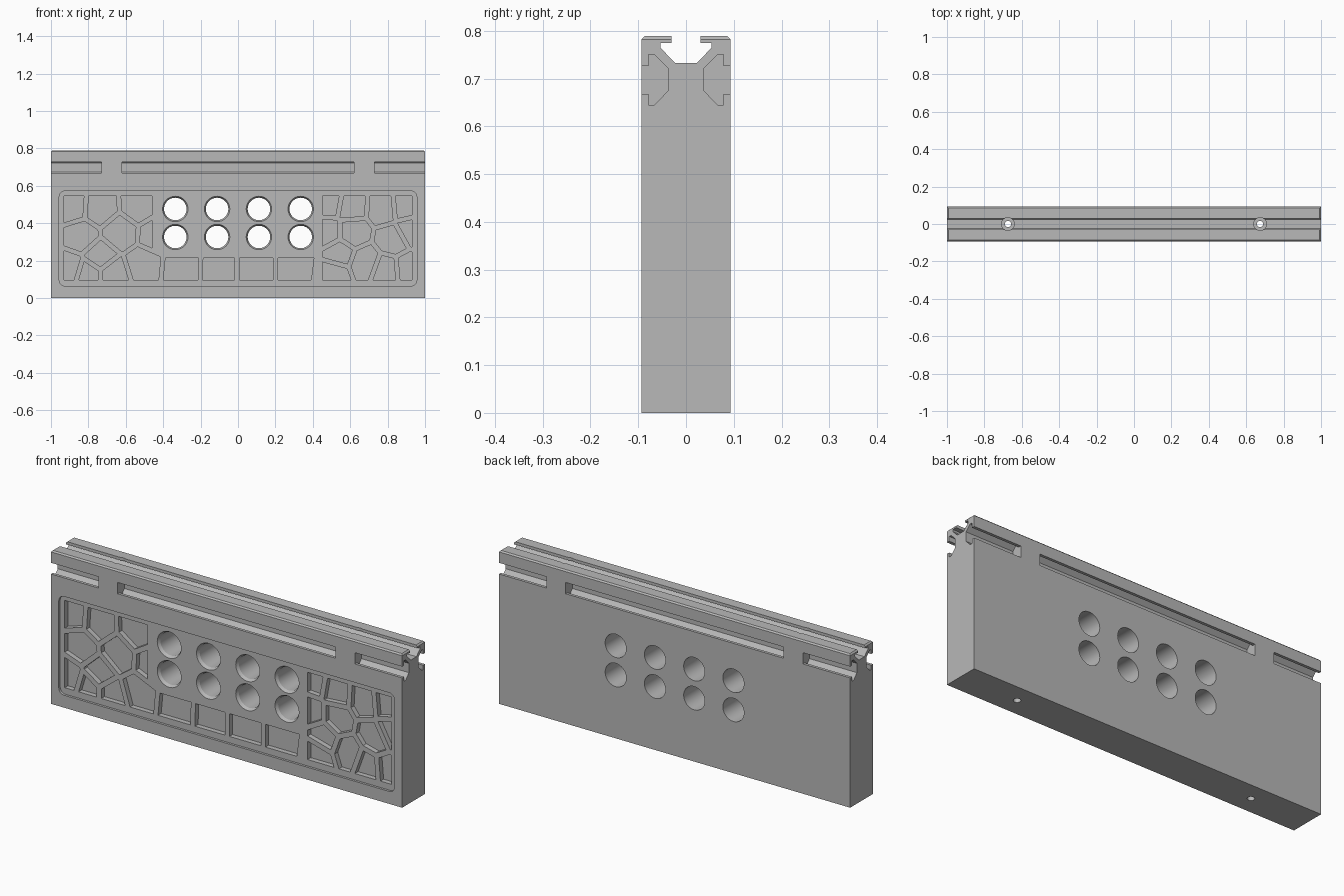
import bpy, bmesh, math
from mathutils import Vector

if "Cube" in bpy.data.objects:
    bpy.data.objects.remove(bpy.data.objects["Cube"], do_unlink=True)

HALF_D, TOP = 0.093, 0.789
PANEL_Y, CELL_Y = -0.081, -0.055

grey = bpy.data.materials.new("plain grey")
grey.use_nodes = True
grey.diffuse_color = (0.48, 0.48, 0.48, 1)
grey.node_tree.nodes["Principled BSDF"].inputs["Base Color"].default_value = grey.diffuse_color


def along_x(u, v, t):
    return Vector((t, u, v))


def along_y(u, v, t):
    return Vector((u, t, v))


def along_z(u, v, t):
    return Vector((u, v, t))


def loft(bm, place, sections):
    """Joins equal-length outlines, each given as (points, position)."""
    rings = [[bm.verts.new(place(u, v, t)) for u, v in pts] for pts, t in sections]
    bm.faces.new(rings[0])
    bm.faces.new(rings[-1])
    for a, b in zip(rings, rings[1:]):
        for i in range(len(a)):
            j = (i + 1) % len(a)
            bm.faces.new((a[i], a[j], b[j], b[i]))


def prism(bm, place, pts, start, end):
    loft(bm, place, [(pts, start), (pts, end)])


def circle(cx, cy, r, n=48):
    return [(cx + r * math.cos(math.tau * i / n), cy + r * math.sin(math.tau * i / n))
            for i in range(n)]


def make(name, bm):
    bmesh.ops.recalc_face_normals(bm, faces=bm.faces)
    mesh = bpy.data.meshes.new(name)
    bm.to_mesh(mesh)
    bm.free()
    mesh.materials.append(grey)
    obj = bpy.data.objects.new(name, mesh)
    bpy.context.collection.objects.link(obj)
    return obj


def carve(target, name, bm):
    cutter = make(name, bm)
    cutter.hide_render = True
    mod = target.modifiers.new(name, "BOOLEAN")
    mod.operation, mod.solver, mod.object = "DIFFERENCE", "EXACT", cutter
    bpy.context.view_layer.objects.active = target
    bpy.ops.object.modifier_apply(modifier=name)
    bpy.data.objects.remove(cutter, do_unlink=True)


# Block with the top channel in its section
half = [(HALF_D, 0), (HALF_D, TOP), (0.03, TOP), (0.03, 0.774),
        (0.053, 0.774), (0.053, 0.764), (0.023, 0.733)]
section = half + [(-y, z) for y, z in reversed(half)]
bm = bmesh.new()
prism(bm, along_x, section, -1, 1)
rim = [e for e in bm.edges
       if all(v.co.z > TOP - 0.001 for v in e.verts)
       and (all(abs(v.co.y) > 0.09 for v in e.verts)
            or abs(sum(v.co.x for v in e.verts)) > 1.9)]
bmesh.ops.bevel(bm, geom=rim, offset=0.007, segments=1, affect="EDGES")
body = make("wall_block", bm)

# Interrupted side slots, front and back
slot = [(0.12, 0.726), (0.078, 0.726), (0.078, 0.75), (0.066, 0.75), (0.038, 0.722),
        (0.038, 0.674), (0.066, 0.645), (0.078, 0.645), (0.078, 0.668), (0.12, 0.668)]
bm = bmesh.new()
for side in (-1, 1):
    pts = [(side * y, z) for y, z in slot]
    for start, end in ((-1.1, -0.73), (-0.62, 0.62), (0.73, 1.1)):
        prism(bm, along_x, pts, start, end)
carve(body, "side_slots", bm)

# Shallow rounded front panel
bm = bmesh.new()
outline = []
for k, (cx, cz) in enumerate(((0.925, 0.541), (-0.925, 0.541), (-0.925, 0.095), (0.925, 0.095))):
    for i in range(7):
        a = math.pi / 2 * (k + i / 6)
        outline.append((cx + 0.031 * math.cos(a), cz + 0.031 * math.sin(a)))
prism(bm, along_y, outline, -0.15, PANEL_Y)
carve(body, "front_panel", bm)

# Irregular stone pockets: shrunken nearest-seed cells, seeds in hundredths
SEEDS = [Vector(s) / 100 for s in (
    (-89, 49), (-74, 48), (-53, 49), (-84, 33), (-63, 35), (-44, 34), (-90, 16),
    (-74, 22), (-80, 13), (-67, 13), (-51, 18), (-30, 16), (-10, 15.5), (9, 15.5),
    (31, 15.5), (49, 51), (60, 49), (78, 48), (89, 49), (48, 35), (61, 35),
    (83, 31), (92, 36), (54, 24), (68, 19), (51, 13), (79, 15), (91, 16))]
GAP = 0.013


def clip(poly, normal, limit):
    """Keeps the part of the polygon where normal . p <= limit."""
    out = []
    for p, q in zip(poly, poly[1:] + poly[:1]):
        dp, dq = normal.dot(p) - limit, normal.dot(q) - limit
        if dp <= 0:
            out.append(p)
        if dp * dq < 0:
            out.append(p.lerp(q, dp / (dp - dq)))
    return out


def stone(seed):
    left, right, low, high = -0.93, 0.93, 0.097, 0.546
    if abs(seed.x) < 0.4:
        high = 0.214
    elif seed.x > 0:
        left = 0.453
    else:
        right = -0.46 if seed.y > 0.2 else -0.41
    poly = [Vector(p) for p in ((left, low), (right, low), (right, high), (left, high))]
    for other in SEEDS:
        if other != seed:
            n = (other - seed).normalized()
            poly = clip(poly, n, n.dot((other + seed) / 2) - GAP)
    return poly


bm = bmesh.new()
for seed in SEEDS:
    cell = stone(seed)
    if len(cell) > 2:
        prism(bm, along_y, cell, -0.15, CELL_Y)
carve(body, "stone_pockets", bm)

# Two rows of through holes, chamfered at the front
bm = bmesh.new()
for col in range(4):
    for z in (0.326, 0.476):
        x = (col - 1.5) * 0.2235
        loft(bm, along_y, [(circle(x, z, 0.078), -0.1), (circle(x, z, 0.06), -0.066),
                           (circle(x, z, 0.06), 0.15)])
carve(body, "round_holes", bm)

# Vertical bolt holes with a wide upper bore
bm = bmesh.new()
for x in (-0.674, 0.674):
    wide, narrow = circle(x, 0, 0.034), circle(x, 0, 0.017)
    loft(bm, along_z, [(narrow, -0.1), (narrow, 0.6), (wide, 0.6), (wide, 0.9)])
carve(body, "bolt_holes", bm)

# Smooth round walls, sharp edges elsewhere
bpy.ops.object.select_all(action="DESELECT")
body.select_set(True)
bpy.context.view_layer.objects.active = body
bpy.ops.object.shade_smooth_by_angle(angle=math.radians(25))
